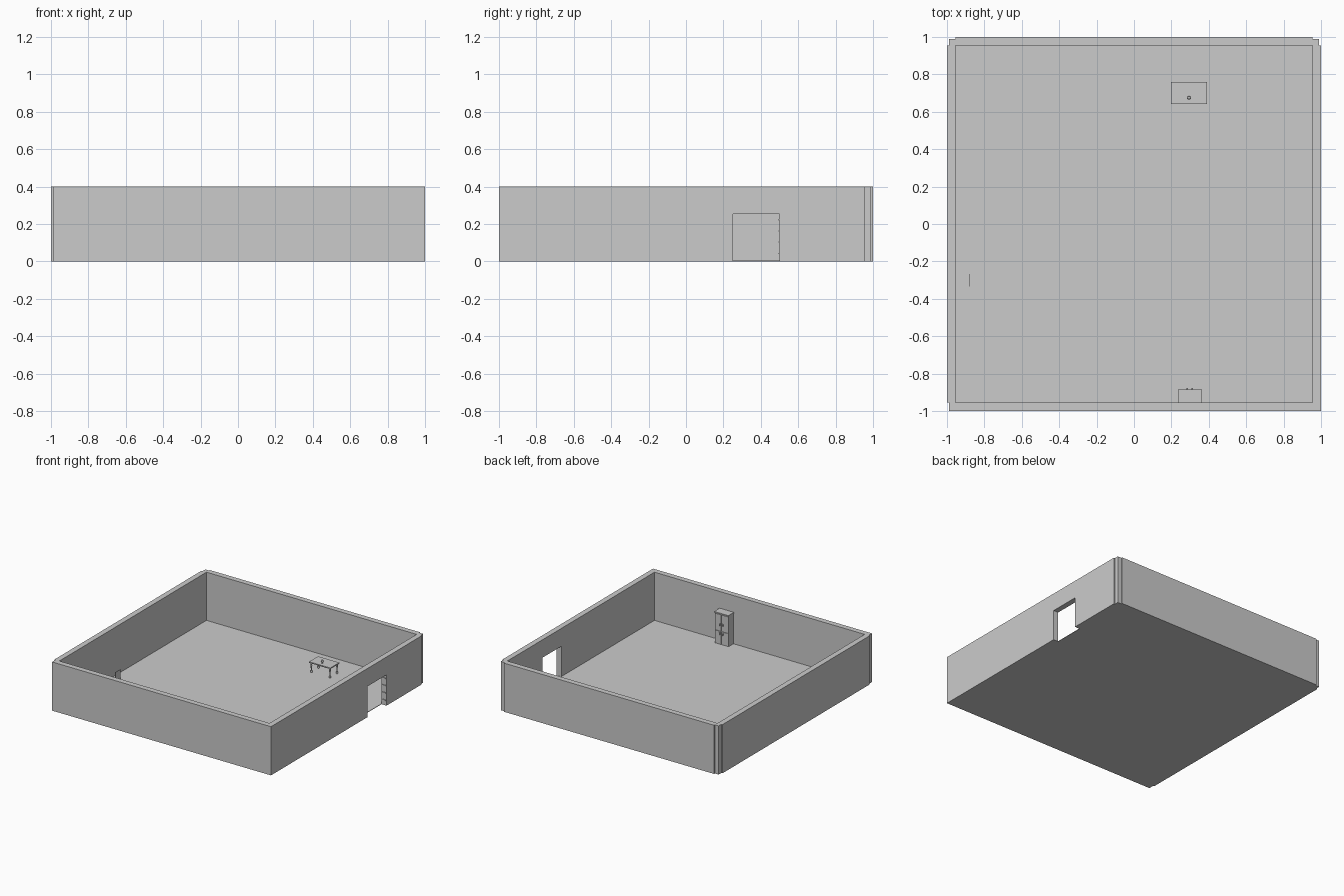
import bpy, bmesh, math
from mathutils import Vector

if "Cube" in bpy.data.objects:
    bpy.data.objects.remove(bpy.data.objects["Cube"])

grey = bpy.data.materials.new("plain_grey")
grey.diffuse_color = (0.6, 0.6, 0.6, 1)
grey.use_nodes = True
grey.node_tree.nodes["Principled BSDF"].inputs["Base Color"].default_value = grey.diffuse_color


def finish(name, bm):
    bmesh.ops.recalc_face_normals(bm, faces=bm.faces)
    me = bpy.data.meshes.new(name)
    bm.to_mesh(me)
    bm.free()
    me.materials.append(grey)
    ob = bpy.data.objects.new(name, me)
    bpy.context.collection.objects.link(ob)
    return ob


def box(name, x0, x1, y0, y1, z0, z1):
    bm = bmesh.new()
    bmesh.ops.create_cube(bm, size=1)
    for v in bm.verts:
        v.co = Vector(((x0 + x1) / 2 + v.co.x * (x1 - x0),
                       (y0 + y1) / 2 + v.co.y * (y1 - y0),
                       (z0 + z1) / 2 + v.co.z * (z1 - z0)))
    return finish(name, bm)


def lathe(name, x, y, profile, sides=12):
    bm = bmesh.new()
    rings = []
    for r, z in profile:
        rings.append([bm.verts.new((x + r * math.cos(2 * math.pi * i / sides),
                                    y + r * math.sin(2 * math.pi * i / sides), z))
                      for i in range(sides)])
    for a, b in zip(rings, rings[1:]):
        for i in range(sides):
            j = (i + 1) % sides
            bm.faces.new((a[i], a[j], b[j], b[i]))
    bm.faces.new(rings[0][::-1])
    bm.faces.new(rings[-1])
    for f in bm.faces:
        f.smooth = len(f.verts) == 4
    return finish(name, bm)


H, I, C = 0.4, 0.955, 0.99   # wall height, inner face, recessed corner face

# Room shell: floor, three plain walls, recessed corners
box("floor", -I, I, -I, I, 0, 0.004)
box("front_wall", -C, 1, -1, -I, 0, H)
box("back_wall", -I, I, I, 1, 0, H)
box("left_wall", -1, -I, -I, I, 0, H)
box("back_left_corner", -C, -I, I, C, 0, H)
box("back_right_corner", I, C, I, C, 0, H)

# Right wall with doorway, as one extruded outline
bm = bmesh.new()
outline = [(-I, 0), (0.25, 0), (0.25, 0.253), (0.5, 0.253),
           (0.5, 0), (I, 0), (I, H), (-I, H)]
face = bm.faces.new([bm.verts.new((I, y, z)) for y, z in outline])
new = bmesh.ops.extrude_face_region(bm, geom=[face])["geom"]
for v in new:
    if isinstance(v, bmesh.types.BMVert):
        v.co.x = 1
finish("right_wall", bm)
# Small ledges on the far door jamb
for i in range(4):
    z = 0.04 + 0.06 * i
    box(f"jamb_ledge_{i}", 0.96, 0.995, 0.494, 0.502, z, z + 0.006)

# Table with turned legs
top = box("table_top", 0.197, 0.39, 0.642, 0.758, 0.083, 0.092)
box("table_apron", 0.21, 0.377, 0.655, 0.745, 0.075, 0.083)
leg = [(0.004, 0), (0.008, 0.006), (0.008, 0.014), (0.004, 0.022), (0.005, 0.05),
       (0.007, 0.064), (0.005, 0.068), (0.008, 0.072), (0.008, 0.083)]
for i, x in enumerate((0.209, 0.378)):
    for j, y in enumerate((0.654, 0.746)):
        lathe(f"table_leg_{i}{j}", x, y, leg)
# Small cup on the table
lathe("cup", 0.294, 0.675, [(0.006, 0.092), (0.004, 0.097), (0.008, 0.105),
                            (0.009, 0.113), (0.007, 0.12)])

# Cabinet against the front wall: body, cornice, doors and knobs
box("cabinet_body", 0.237, 0.360, -I, -0.891, 0, 0.255)
box("cabinet_cornice", 0.234, 0.363, -I, -0.884, 0.255, 0.263)
for i, (x0, x1) in enumerate(((0.240, 0.297), (0.300, 0.357))):
    for j, (z0, z1) in enumerate(((0.008, 0.112), (0.118, 0.25))):
        box(f"cabinet_door_{i}{j}", x0, x1, -0.891, -0.886, z0, z1)
        k = (x1 - 0.012) if i == 0 else (x0 + 0.012)
        zk = 0.095 if j == 0 else 0.17
        box(f"cabinet_knob_{i}{j}", k - 0.004, k + 0.004, -0.886, -0.878, zk - 0.008, zk + 0.008)

# Thin upright panel near the left wall
box("upright_panel", -0.882, -0.879, -0.335, -0.268, 0.004, 0.09)
